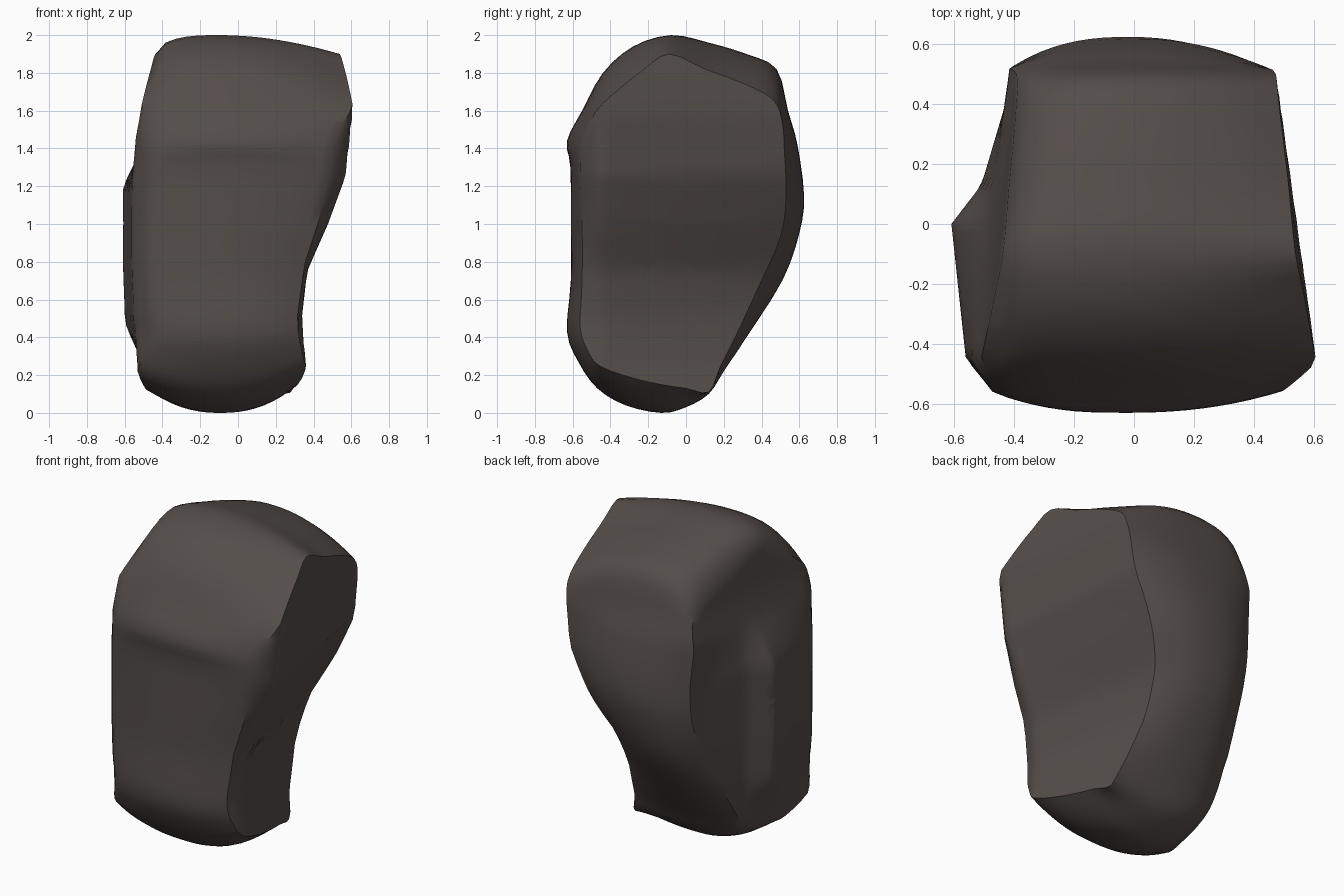
import bpy, bmesh, math

if "Cube" in bpy.data.objects:
    bpy.data.objects.remove(bpy.data.objects["Cube"])


def lerp(table, v):
    # piecewise linear lookup
    if v <= table[0][0]:
        return table[0][1]
    for (a, p), (b, q) in zip(table, table[1:]):
        if v <= b:
            return p + (q - p) * (v - a) / (b - a)
    return table[-1][1]


# Side outline (y, z) through the middle of the rock
MID = [(-.13, 0), (-.32, .04), (-.47, .13), (-.57, .27), (-.63, .43), (-.61, .7),
       (-.61, 1), (-.612, 1.3), (-.63, 1.44), (-.55, 1.6), (-.44, 1.8), (-.28, 1.94),
       (-.08, 2), (.12, 1.96), (.32, 1.9), (.48, 1.82), (.54, 1.6), (.59, 1.42),
       (.625, 1.15), (.6, .95), (.51, .7), (.32, .4), (.2, .22), (.12, .1), (0, .03)]
# Matching outline of the flat right facet; the left one differs at the bottom
RIM = [(-.13, .15), (-.30, .19), (-.46, .25), (-.52, .33), (-.56, .45), (-.55, .7),
       (-.55, 1), (-.56, 1.28), (-.55, 1.42), (-.48, 1.59), (-.36, 1.71), (-.22, 1.82),
       (-.09, 1.9), (.1, 1.82), (.29, 1.75), (.46, 1.66), (.51, 1.54), (.52, 1.4),
       (.53, 1.15), (.5, .93), (.39, .68), (.26, .4), (.18, .24), (.12, .11), (0, .13)]
LEFT_RIM = ([(-.15, .13), (-.28, .13), (-.44, .22)] + RIM[3:21]
            + [(.24, .42), (.16, .29), (.08, .2), (-.03, .15)])

RIGHT = [(.13, .39), (.25, .36), (.5, .34), (.75, .37), (1, .48), (1.25, .57),
         (1.6, .61), (1.8, .6), (1.9, .59)]
LEFT = [(.13, -.52), (.25, -.55), (.5, -.6), (.8, -.61), (1.2, -.61), (1.45, -.55),
        (1.6, -.52), (1.9, -.49)]
FIN = [(-.55, .06), (-.42, .045), (0, 0), (.13, .1), (.4, .18), (.56, .22)]


def right_x(y, z):
    slope = lerp([(.6, .21), (1.3, .14)], z)
    chamfer = .9 * max(0, -.46 - y)
    return lerp(RIGHT, z) - slope * max(0, y + .46) - chamfer * lerp([(.7, .3), (1.2, 1)], z)


def left_x(y, z):
    w = lerp([(.2, 0), (.45, 1), (1.2, 1), (1.45, 0)], z)
    chamfer = .7 * max(0, -.45 - y)
    return lerp(LEFT, z) + w * lerp(FIN, y) + (1 - w) * .13 * max(0, y + .5) + chamfer


def resample(pts, k=3):
    # closed smooth curve through the points
    out, n = [], len(pts)
    for i in range(n):
        p0, p1, p2, p3 = (pts[(i + j) % n] for j in (-1, 0, 1, 2))
        for s in range(k):
            t = s / k
            out.append(tuple(.5 * (2 * b + (c - a) * t + (2 * a - 5 * b + 4 * c - d) * t * t
                                   + (3 * b - a - 3 * c + d) * t ** 3)
                             for a, b, c, d in zip(p0, p1, p2, p3)))
    return out


mid, rim_r, rim_l = resample(MID), resample(RIM), resample(LEFT_RIM)
n = len(mid)
bm = bmesh.new()
loops = []
CY, CZ, RINGS, STEPS = -.03, 1.0, 14, 18


def side_ring(t, rim, fx):
    ring = []
    for y, z in rim:
        y, z = CY + (y - CY) * t, CZ + (z - CZ) * t
        ring.append(bm.verts.new((fx(y, z), y, z)))
    return ring


# Left facet, wrapped skin across the rock, right facet
for r in range(1, RINGS):
    loops.append(side_ring(r / RINGS, rim_l, left_x))
for i in range(STEPS + 1):
    s = i / STEPS
    ring = []
    for (my, mz), (ly, lz), (ry, rz) in zip(mid, rim_l, rim_r):
        # the crest leans to the left near the top
        skew = lerp([(1.3, .95), (1.8, .62)], rz)
        bulge = 1 - abs(2 * s ** skew - 1) ** 2.3
        a, b = left_x(ly, lz), right_x(ry, rz)
        y, z = ly + (ry - ly) * s, lz + (rz - lz) * s
        ring.append(bm.verts.new((a + (b - a) * s, y + (my - y) * bulge,
                                  z + (mz - z) * bulge)))
    loops.append(ring)
for r in range(RINGS - 1, 0, -1):
    loops.append(side_ring(r / RINGS, rim_r, right_x))

for a, b in zip(loops, loops[1:]):
    for i in range(n):
        j = (i + 1) % n
        bm.faces.new((a[i], a[j], b[j], b[i]))
for ring, fx in ((loops[0], left_x), (loops[-1], right_x)):
    c = bm.verts.new((fx(CY, CZ), CY, CZ))
    for i in range(n):
        bm.faces.new((ring[i], ring[(i + 1) % n], c))
bmesh.ops.recalc_face_normals(bm, faces=bm.faces)

me = bpy.data.meshes.new("rock")
bm.to_mesh(me)
bm.free()
rock = bpy.data.objects.new("rock", me)
bpy.context.collection.objects.link(rock)

# Dark brown stone
mat = bpy.data.materials.new("dark_stone")
mat.diffuse_color = (.09, .075, .069, 1)
mat.use_nodes = True
mat.node_tree.nodes["Principled BSDF"].inputs["Base Color"].default_value = mat.diffuse_color
me.materials.append(mat)

bpy.context.view_layer.objects.active = rock
rock.select_set(True)
bpy.ops.object.shade_smooth_by_angle(angle=math.radians(40))
